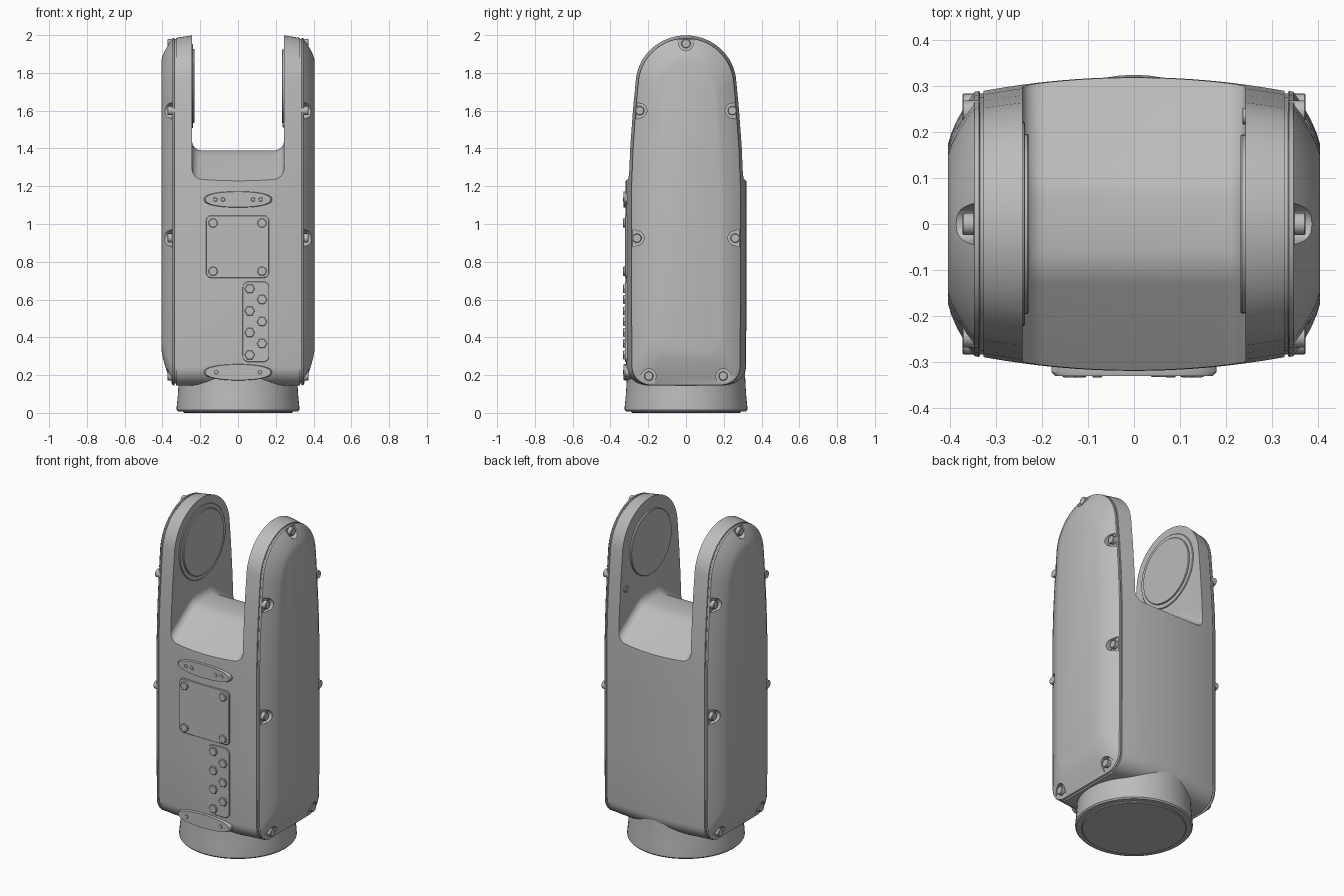
import bpy, bmesh, math
from mathutils import Vector

if "Cube" in bpy.data.objects:
    bpy.data.objects.remove(bpy.data.objects["Cube"])

grey = bpy.data.materials.new("cast_grey")
grey.diffuse_color = (0.5, 0.5, 0.5, 1)
grey.use_nodes = True
grey.node_tree.nodes["Principled BSDF"].inputs["Base Color"].default_value = grey.diffuse_color


def make(name, lofts, angle=28):
    """One smooth object from a list of lofts; a loft is a list of equal rings."""
    bm = bmesh.new()
    for rings in lofts:
        vs = [[bm.verts.new(p) for p in ring] for ring in rings]
        n = len(vs[0])
        for a, b in zip(vs, vs[1:]):
            for i in range(n):
                j = (i + 1) % n
                bm.faces.new((a[i], a[j], b[j], b[i]))
        bm.faces.new(vs[0][::-1])
        bm.faces.new(vs[-1])
    bmesh.ops.recalc_face_normals(bm, faces=bm.faces[:])
    me = bpy.data.meshes.new(name)
    bm.to_mesh(me)
    bm.free()
    me.materials.append(grey)
    ob = bpy.data.objects.new(name, me)
    bpy.context.collection.objects.link(ob)
    smooth(ob, angle)
    return ob


def smooth(ob, angle=28):
    bpy.ops.object.select_all(action='DESELECT')
    ob.select_set(True)
    bpy.context.view_layer.objects.active = ob
    bpy.ops.object.shade_smooth_by_angle(angle=math.radians(angle))


def cut(ob, cutter):
    m = ob.modifiers.new("cut", 'BOOLEAN')
    m.operation = 'DIFFERENCE'
    m.solver = 'EXACT'
    m.object = cutter
    smooth(ob)
    bpy.ops.object.modifier_apply(modifier=m.name)
    bpy.data.objects.remove(cutter)
    smooth(ob)


def arc(cx, cy, r, a0, a1, n):
    return [(cx + r * math.cos(math.radians(a0 + (a1 - a0) * i / n)),
             cy + r * math.sin(math.radians(a0 + (a1 - a0) * i / n))) for i in range(n + 1)]


def circle(cx, cy, r, n=32):
    return arc(cx, cy, r, 0, 360, n)[:-1]


def round_rect(x0, x1, z0, z1, r):
    return (arc(x1 - r, z0 + r, r, -90, 0, 5) + arc(x1 - r, z1 - r, r, 0, 90, 5)
            + arc(x0 + r, z1 - r, r, 90, 180, 5) + arc(x0 + r, z0 + r, r, 180, 270, 5))


def side(pts, x):
    return [Vector((x, p[0], p[1])) for p in pts]


def front(pts, y):
    return [Vector((p[0], y, p[1])) for p in pts]


def plate(pts, a, b, cham, place):
    """Chamfered prism from a to b along the axis used by place."""
    cx = sum(p[0] for p in pts) / len(pts)
    cy = sum(p[1] for p in pts) / len(pts)
    size = max(max(abs(p[0] - cx), abs(p[1] - cy)) for p in pts)
    k = 1 - cham / size
    small = [(cx + (p[0] - cx) * k, cy + (p[1] - cy) * k) for p in pts]
    step = cham if b > a else -cham
    return [place(pts, a), place(pts, b - step), place(small, b)]


# Side outline shared by the body and the covers
half = (arc(0.188, 0.245, 0.1, -90, 0, 8)
        + [(0.29, 0.6), (0.29, 0.95), (0.29, 1.2), (0.282, 1.4), (0.268, 1.6)]
        + arc(0, 1.73, 0.255, 8, 90, 14))
outline = half + [(-y, z) for y, z in half[-2::-1]]


def inset(d):
    out = []
    for y, z in outline:
        if z > 1.065:
            z = 1.065 + (z - 1.065) * (0.92 - d) / 0.92
        else:
            z = 1.065 + (z - 1.065) * (0.92 - max(0, 1.6 * d)) / 0.92
        out.append((y * (0.29 - d) / 0.29, z))
    return out


# Forked body with crowned front and back and a thin seam step at each side
stations = [(-0.336, 0.006), (-0.328, 0.006)]
for i in range(-8, 9):
    x = 0.328 * i / 8
    stations.append((x, -0.03 + 0.03 * (i / 8) ** 2))
stations += [(0.328, 0.006), (0.336, 0.006)]
body = make("forked_body", [[side(inset(d), x) for x, d in stations]])

# Fork gap with sloped saddle
saddle = [(-0.5, 1.10), (-0.13, 1.363), (-0.1, 1.381), (-0.06, 1.39)]
saddle += [(-y, z) for y, z in saddle[::-1]]
gap = []
for y, z in saddle:
    sec = (arc(-0.193, z + 0.05, 0.05, 180, 270, 8) + arc(0.193, z + 0.05, 0.05, 270, 360, 8)
           + [(0.243, 2.3), (-0.243, 2.3)])
    gap.append(front(sec, y))
cut(body, make("gap_cutter", [gap]))

# Round base
base = [(0.29, 0.008), (0.318, 0.008), (0.325, 0.016), (0.325, 0.03), (0.319, 0.09),
        (0.315, 0.15), (0.312, 0.22), (0.308, 0.3)]
make("base_collar", [[[Vector((x, y, z)) for x, y in circle(0, 0, r, 64)] for r, z in base]])
make("base_disc", [[[Vector((x, y, z)) for x, y in circle(0, 0, r, 64)]
                    for r, z in [(0.285, 0), (0.29, 0.004), (0.29, 0.02)]]])

# Side covers with bolt pockets: bolt y, z and outward direction in degrees
bolts = [(0, 1.955, 90)]
for s, flip in ((1, 0), (-1, 180)):
    bolts += [(s * 0.245, 1.6, flip), (s * 0.26, 0.925, flip),
              (s * 0.197, 0.195, -65 if s > 0 else -115)]

for s, label in ((1, "right"), (-1, "left")):
    rings = [side(inset(d), s * x) for x, d in
             [(0.335, 0.004), (0.338, 0), (0.347, 0.002), (0.365, 0.027),
              (0.385, 0.062), (0.398, 0.092), (0.405, 0.115)]]
    cover = make(label + "_cover", [rings])
    pockets, heads = [], []
    for y, z, a in bolts:
        c, sn = math.cos(math.radians(a)), math.sin(math.radians(a))
        shape = arc(0, 0, 0.038, 110, 250, 10) + [(0.12, -0.075), (0.12, 0.075)]
        shape = [(y + u * c - v * sn, z + u * sn + v * c) for u, v in shape]
        pockets.append([side(shape, s * 0.35), side(shape, s * 0.5)])
        heads.append(plate(circle(y, z, 0.024, 20), s * 0.335, s * 0.374, 0.003, side))
    cut(cover, make(label + "_pocket_cutter", pockets))
    make(label + "_cover_bolts", heads)

# Joint discs on the inner faces of the fork
make("right_joint_disc", [plate(circle(0, 1.73, 0.195, 56), 0.25, 0.232, 0.003, side)])
make("left_joint_ring", [plate(circle(0, 1.73, 0.222, 56), -0.25, -0.237, 0.003, side)])
make("left_joint_disc", [plate(circle(0, 1.73, 0.196, 56), -0.25, -0.229, 0.003, side)])
make("fork_plug", [plate(circle(0.235, 1.53, 0.018, 16), 0.25, 0.236, 0.002, side)])

# Access plate with four corner screws
make("access_plate", [plate(round_rect(-0.17, 0.165, 0.715, 1.045, 0.025),
                            -0.29, -0.324, 0.003, front)])
make("access_plate_screws", [plate(circle(x, z, 0.024, 20), -0.3, -0.334, 0.003, front)
                             for x in (-0.132, 0.127) for z in (0.75, 1.005)])

# Port panel with staggered hexagonal plugs
make("port_panel", [plate(round_rect(0.025, 0.165, 0.27, 0.695, 0.03),
                          -0.29, -0.3225, 0.002, front)])
ports = [(0.062, z) for z in (0.307, 0.425, 0.54, 0.657)] + [(0.127, z) for z in (0.367, 0.483, 0.6)]
make("port_plugs", [plate(circle(x, z, 0.027, 6), -0.3, -0.333, 0.003, front)
                    for x, z in ports])

# Lens-shaped trims with small studs
for label, zc, studs in (("upper", 1.13, (-0.12, -0.08, 0.08, 0.12)),
                         ("lower", 0.215, (-0.115, 0.115))):
    top = [(0.18 * math.cos(math.pi * i / 24),
            zc + 0.043 * math.sin(math.pi * i / 24) ** 0.8 if 0 < i < 24 else zc)
           for i in range(25)]
    lens = top + [(x, 2 * zc - z) for x, z in top[-2:0:-1]]
    make(label + "_trim", [plate(lens, -0.28, -0.331, 0.008, front)])
    make(label + "_trim_studs", [plate(circle(x, zc, 0.011, 12), -0.3, -0.334, 0.002, front)
                                 for x in studs])
